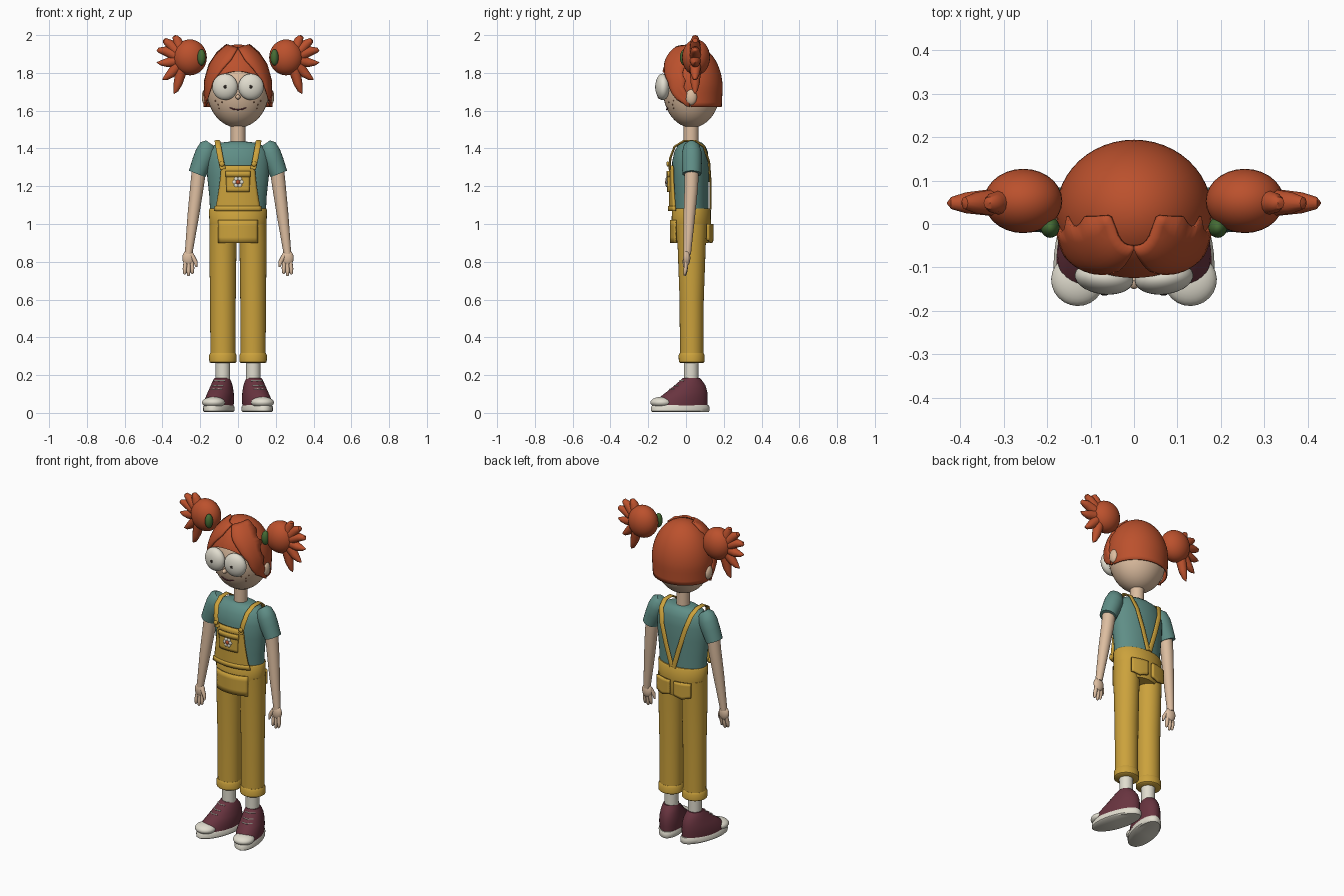
import bpy, bmesh, math
from mathutils import Vector, Matrix


def colour(name, rgb):
    m = bpy.data.materials.new(name)
    m.diffuse_color = (*rgb, 1)
    return m


HAIR = colour("hair_orange", (0.50, 0.082, 0.026))
SKIN = colour("skin", (0.72, 0.51, 0.35))
TEAL = colour("shirt_teal", (0.115, 0.27, 0.24))
YELLOW = colour("overall_yellow", (0.60, 0.36, 0.045))
MAROON = colour("shoe_maroon", (0.14, 0.034, 0.05))
WHITE = colour("off_white", (0.75, 0.72, 0.62))
DARK = colour("dark", (0.02, 0.015, 0.012))
GREEN = colour("tie_green", (0.06, 0.15, 0.035))
BROWN = colour("freckle_brown", (0.25, 0.09, 0.04))


def finish(name, bm, mat, thick=0.0, matrix=None):
    bmesh.ops.recalc_face_normals(bm, faces=bm.faces)
    me = bpy.data.meshes.new(name)
    bm.to_mesh(me)
    bm.free()
    me.materials.append(mat)
    me.polygons.foreach_set("use_smooth", [True] * len(me.polygons))
    me.set_sharp_from_angle(angle=math.radians(42))
    ob = bpy.data.objects.new(name, me)
    bpy.context.collection.objects.link(ob)
    if matrix:
        ob.matrix_world = matrix
    if thick:
        mod = ob.modifiers.new("thickness", 'SOLIDIFY')
        mod.thickness, mod.offset = thick, 0
    return ob


def ball(name, loc, rad, mat, seg=24, turn=0.0, matrix=None):
    bm = bmesh.new()
    m = Matrix.Translation(loc) @ Matrix.Rotation(turn, 4, 'Z') @ Matrix.Diagonal((*rad, 1))
    bmesh.ops.create_uvsphere(bm, u_segments=seg, v_segments=seg * 2 // 3, radius=1, matrix=m)
    return finish(name, bm, mat, matrix=matrix)


def tube(name, pts, radii, mat, ref=(1, 0, 0), seg=24, matrix=None):
    """Elliptical rings along a path; the first radius lies along ref."""
    bm = bmesh.new()
    pts = [Vector(p) for p in pts]
    rings = []
    for i, p in enumerate(pts):
        t = (pts[min(i + 1, len(pts) - 1)] - pts[max(i - 1, 0)]).normalized()
        side = Vector(ref)
        side = (side - t * side.dot(t)).normalized()
        up = t.cross(side)
        r = radii[i]
        a, b = r if isinstance(r, tuple) else (r, r)
        rings.append([bm.verts.new(p + side * a * math.cos(k * math.tau / seg)
                                   + up * b * math.sin(k * math.tau / seg)) for k in range(seg)])
    for lo, hi in zip(rings, rings[1:]):
        for k in range(seg):
            n = (k + 1) % seg
            bm.faces.new((lo[k], lo[n], hi[n], hi[k]))
    bm.faces.new(rings[0])
    bm.faces.new(rings[-1])
    return finish(name, bm, mat, matrix=matrix)


def stack(name, rows, mat, x=0.0, seg=32):
    """Upright loft from rows of (z, centre y, x radius, y radius)."""
    bm = bmesh.new()
    rings = [[bm.verts.new((x + rx * math.cos(k * math.tau / seg), cy + ry * math.sin(k * math.tau / seg), z))
              for k in range(seg)] for z, cy, rx, ry in rows]
    for lo, hi in zip(rings, rings[1:]):
        for k in range(seg):
            n = (k + 1) % seg
            bm.faces.new((lo[k], lo[n], hi[n], hi[k]))
    bm.faces.new(rings[0])
    bm.faces.new(rings[-1])
    return finish(name, bm, mat)


def patch(name, fn, nu, nv, mat, thick=0.0):
    bm = bmesh.new()
    g = [[bm.verts.new(fn(i / nu, j / nv)) for i in range(nu + 1)] for j in range(nv + 1)]
    for j in range(nv):
        for i in range(nu):
            bm.faces.new((g[j][i], g[j][i + 1], g[j + 1][i + 1], g[j + 1][i]))
    bmesh.ops.remove_doubles(bm, verts=bm.verts, dist=1e-5)
    return finish(name, bm, mat, thick)


def along(points, t):
    f = t * (len(points) - 1)
    i = min(int(f), len(points) - 2)
    return Vector(points[i]).lerp(Vector(points[i + 1]), f - i)


# Head and neck
ball("head", (0, 0.03, 1.715), (0.166, 0.153, 0.205), SKIN, 36)
tube("neck", [(0, 0.027, 1.38), (0, 0.027, 1.56)], [0.039, 0.039], SKIN)
ball("nose", (0, -0.13, 1.672), (0.013, 0.02, 0.013), SKIN, 16)


def face_y(x, z):
    return 0.03 - 0.153 * math.sqrt(max(0, 1 - (x / 0.166) ** 2 - ((z - 1.715) / 0.205) ** 2))


mouth = [(x, face_y(x, 1.61) - 0.001, 1.605 + 6 * x * x) for x in (-0.05, -0.035, -0.018, 0, 0.018, 0.035, 0.05)]
tube("mouth", mouth, [0.002] + [0.0035] * 5 + [0.002], MAROON, (0, 1, 0), 8)


# Hair cap: full at the back, arched open over the face
def hair_point(u, v):
    a = u * math.tau
    low = 1.62 + 0.19 * max(0, math.cos(a)) ** 0.7
    top = math.acos((low - 1.72) / 0.228) if low > 1.72 else math.pi / 2
    drop = min(0, low - 1.72)
    polar = v / 0.8 * top if v < 0.8 else top
    z = 1.72 + 0.228 * math.cos(polar) + (drop * (v - 0.8) / 0.2 if v > 0.8 else 0)
    r = math.sin(polar) * (1 - 0.03 * max(0, (v - 0.8) / 0.2))
    return (0.176 * r * math.sin(a), 0.028 - 0.163 * r * math.cos(a), z)


patch("hair_cap", hair_point, 48, 20, HAIR, 0.006)

INNER = [(0, 1.93), (0.035, 1.87), (0.08, 1.82), (0.13, 1.755), (0.168, 1.63)]
OUTER = [(0.06, 1.948), (0.11, 1.905), (0.15, 1.845), (0.174, 1.76), (0.178, 1.62)]
TIPS = [(0.33, 2.0), (0.395, 1.975), (0.43, 1.915), (0.43, 1.855), (0.40, 1.765), (0.34, 1.69)]

for s, side in ((-1, "left"), (1, "right")):
    # Swept fringe
    def fringe(u, v):
        p = along(INNER, v).lerp(along(OUTER, v), u)
        q = 1 - (p.x / 0.178) ** 2 - ((p.y - 1.72) / 0.232) ** 2
        y = 0.028 - 0.165 * math.sqrt(max(0, q)) - 0.010 - 0.010 * math.sin(math.pi * u)
        return (s * p.x, y, p.y)
    patch("fringe_" + side, fringe, 8, 16, HAIR, 0.012)

    # Bunches with pointed locks and a tie
    ball("hair_bun_" + side, (s * 0.255, 0.053, 1.882), (0.09, 0.074, 0.095), HAIR, 28)
    for i, (x, z) in enumerate(TIPS):
        bend = 0.016 if i < 3 else -0.008
        base = Vector((s * 0.285, 0.05, 1.875))
        tip = Vector((s * x, 0.048, z))
        mid = base.lerp(tip, 0.65) + Vector((s * bend * 0.5, 0, bend))
        tube(f"hair_lock_{i}_{side}", [base, mid, base.lerp(tip, 0.88) + Vector((s * bend * .5, 0, bend * .6)), tip],
             [0.036, 0.024, 0.014, 0.002], HAIR, (0, 1, 0), 12)
    ball("hair_tie_" + side, (s * 0.193, -0.008, 1.882), (0.022, 0.024, 0.043), GREEN, 20)

    # Eyes, ears and freckles
    ball("eye_" + side, (s * 0.069, -0.124, 1.726), (0.068, 0.038, 0.070), WHITE, 28, s * 0.12)
    ball("pupil_" + side, (s * 0.068, -0.161, 1.726), (0.009, 0.004, 0.009), DARK, 12)
    ball("ear_" + side, (s * 0.172, 0.028, 1.672), (0.02, 0.03, 0.042), SKIN, 20)
    for i, (x, z) in enumerate(((0.085, 1.645), (0.105, 1.632), (0.12, 1.652), (0.1, 1.612))):
        ball(f"freckle_{i}_{side}", (s * x, face_y(x, z), z), (0.004, 0.003, 0.004), BROWN, 8)

    # Sleeve, arm and hand
    tube("sleeve_" + side, [(s * 0.148, 0.03, 1.428), (s * 0.157, 0.03, 1.415), (s * 0.172, 0.031, 1.375),
                            (s * 0.190, 0.031, 1.33), (s * 0.216, 0.031, 1.265)],
         [(0.025, 0.025), (0.045, 0.042), (0.054, 0.053), (0.053, 0.053), (0.047, 0.05)], TEAL)
    tube("arm_" + side, [(s * 0.205, 0.03, 1.30), (s * 0.217, 0.028, 1.2), (s * 0.236, 0.018, 1.05),
                         (s * 0.262, 0.006, 0.84)], [0.038, 0.036, 0.031, 0.02], SKIN)
    ball("palm_" + side, (s * 0.262, 0.004, 0.82), (0.033, 0.019, 0.042), SKIN, 20)
    for i, (x, z) in enumerate(((0.242, 0.735), (0.262, 0.724), (0.282, 0.732))):
        tube(f"finger_{i}_{side}", [(s * (0.246 + 0.015 * i), 0.003, 0.81), (s * x, -0.002, z + 0.03),
                                    (s * x, -0.006, z + 0.006), (s * x, -0.006, z)],
             [0.011, 0.011, 0.008, 0.003], SKIN, seg=10)
    tube("thumb_" + side, [(s * 0.245, 0, 0.835), (s * 0.225, -0.008, 0.80), (s * 0.22, -0.01, 0.772)],
         [0.013, 0.011, 0.005], SKIN, seg=10)

    # Shoulder strap, crossing to the centre of the back
    tube("strap_" + side, [(s * 0.08, -0.088, 1.29), (s * 0.093, -0.083, 1.35), (s * 0.104, -0.06, 1.41),
                           (s * 0.109, -0.01, 1.44), (s * 0.109, 0.05, 1.44), (s * 0.102, 0.095, 1.41),
                           (s * 0.08, 0.122, 1.33), (s * 0.045, 0.13, 1.21), (s * 0.006, 0.13, 1.08)],
         [(0.015, 0.006)] * 9, YELLOW, seg=12)
    ball("strap_button_" + side, (s * 0.085, -0.096, 1.318), (0.014, 0.008, 0.014), YELLOW, 14)

    # Trouser leg with turned-up cuff, and sock
    stack("trouser_leg_" + side, [(0.28, 0.03, 0.066, 0.062), (0.6, 0.03, 0.068, 0.064), (0.9, 0.03, 0.072, 0.075),
                                  (1.0, 0.03, 0.07, 0.08)], YELLOW, s * 0.08)
    stack("trouser_cuff_" + side, [(0.265, 0.03, 0.066, 0.062), (0.27, 0.03, 0.072, 0.068), (0.305, 0.03, 0.073, 0.069),
                                   (0.316, 0.03, 0.067, 0.063)], YELLOW, s * 0.08)
    stack("sock_" + side, [(0.14, 0.027, 0.038, 0.038), (0.3, 0.027, 0.039, 0.039)], WHITE, s * 0.08)

    # Back pocket
    def back_pocket(u, v):
        x = 0.015 + 0.1 * u
        drop = 0.015 * (1 - abs(2 * u - 1)) * v
        return (s * x, 0.03 + 0.109 * math.sqrt(1 - (x / 0.18) ** 2), 1.0 - 0.085 * v - drop)
    patch("back_pocket_" + side, back_pocket, 8, 6, YELLOW, 0.014)

    # Shoe, turned out a little
    place = Matrix.Translation((s * 0.085, 0.027, 0)) @ Matrix.Rotation(s * 0.28, 4, 'Z')

    def shoe_part(name, rows, mat):
        ob = stack(name, [(z, (f + b) / 2, w, (b - f) / 2) for z, f, b, w in rows], mat)
        ob.matrix_world = place
    shoe_part("sole_" + side, [(0.004, -0.212, 0.095, 0.066), (0.01, -0.22, 0.1, 0.073),
                               (0.03, -0.22, 0.1, 0.074), (0.042, -0.212, 0.095, 0.068)], WHITE)
    shoe_part("shoe_" + side, [(0.035, -0.205, 0.088, 0.069), (0.075, -0.182, 0.09, 0.071), (0.11, -0.135, 0.088, 0.064),
                               (0.145, -0.09, 0.078, 0.055), (0.17, -0.06, 0.06, 0.047),
                               (0.184, -0.044, 0.046, 0.04)], MAROON)
    ball("toe_cap_" + side, (0, -0.162, 0.055), (0.061, 0.06, 0.030), WHITE, 24, matrix=place)
    for i, (y, z) in enumerate(((-0.062, 0.170), (-0.092, 0.145), (-0.115, 0.127))):
        tube(f"lace_{i}_{side}", [(-0.03, y + 0.012, z), (0, y - 0.001, z), (0.03, y + 0.012, z)],
             [0.003] * 3, WHITE, (0, 0, 1), 8, matrix=place)

# Shirt body
stack("shirt", [(1.05, 0.028, 0.147, 0.09), (1.15, 0.026, 0.152, 0.093), (1.25, 0.024, 0.163, 0.097),
                (1.33, 0.024, 0.165, 0.097), (1.385, 0.027, 0.155, 0.088), (1.415, 0.029, 0.13, 0.072),
                (1.43, 0.029, 0.1, 0.056), (1.436, 0.028, 0.045, 0.042)], TEAL, seg=40)

# Overall hips
stack("overall_hips", [(0.90, 0.026, 0.112, 0.094), (0.93, 0.027, 0.138, 0.1), (1.0, 0.028, 0.151, 0.104),
                       (1.075, 0.028, 0.154, 0.103), (1.082, 0.028, 0.149, 0.098)], YELLOW, seg=40)
patch("front_panel", lambda u, v: ((u - 0.5) * 0.21, 0.028 - 0.109 * math.sqrt(1 - ((u - 0.5) * 0.21 / 0.16) ** 2),
                                   1.02 - 0.12 * v), 14, 4, YELLOW, 0.008)


# Bib and its pocket
def plate(half_top, half_low, top, low, out):
    def fn(u, v):
        x = (2 * u - 1) * (half_top + (half_low - half_top) * v ** 1.5)
        return (x, 0.027 - out - 0.112 * math.sqrt(1 - (x / 0.18) ** 2), top + (low - top) * v)
    return fn


patch("bib", plate(0.088, 0.118, 1.31, 1.075, 0.0), 16, 10, YELLOW, 0.012)
patch("bib_hem", plate(0.121, 0.125, 1.095, 1.068, 0.004), 16, 2, YELLOW, 0.014)
patch("bib_pocket", plate(0.062, 0.060, 1.265, 1.17, 0.009), 10, 6, YELLOW, 0.012)
patch("pocket_flap", plate(0.066, 0.066, 1.28, 1.25, 0.013), 10, 2, YELLOW, 0.012)

# Flower badge
for i in range(6):
    a = i * math.tau / 6
    ball(f"petal_{i}", (0.019 * math.cos(a), -0.103, 1.222 + 0.019 * math.sin(a)), (0.011, 0.005, 0.011), WHITE, 12)
ball("flower_centre", (0, -0.105, 1.222), (0.012, 0.006, 0.012), HAIR, 12)
